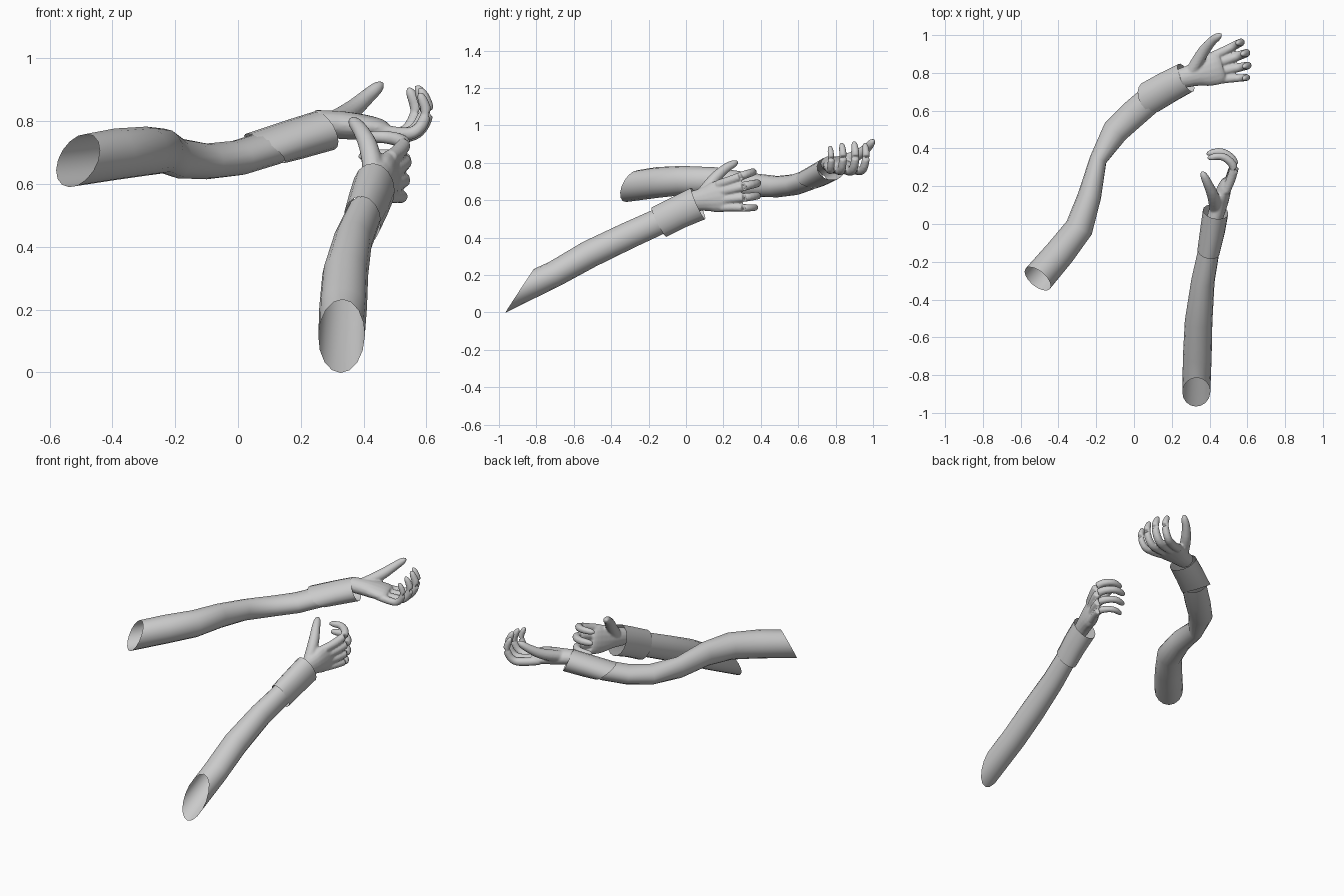
import bpy
import bmesh
import math
from mathutils import Vector

default = bpy.data.objects.get("Cube")
if default:
    bpy.data.objects.remove(default, do_unlink=True)

GREY = (0.6, 0.6, 0.6, 1.0)
grey = bpy.data.materials.new("light_grey")
grey.use_nodes = True
grey.diffuse_color = GREY
grey.node_tree.nodes["Principled BSDF"].inputs["Base Color"].default_value = GREY


def soften(rows, rounds):
    """Round the corners of a path whose rows carry position and radii."""
    rows = [Vector(r) for r in rows]
    for _ in range(rounds):
        cut = [rows[0]]
        for a, b in zip(rows, rows[1:]):
            cut += [a.lerp(b, 0.25), a.lerp(b, 0.75)]
        rows = cut + [rows[-1]]
    return rows


def loft(bm, rows, ref, sides=16, slants=(0, 0), cap=False):
    """Sweep ellipses along rows of (x, y, z, side radius, other radius)."""
    pts = [Vector(r[:3]) for r in rows]
    last = len(rows) - 1
    rings = []
    for i, row in enumerate(rows):
        tangent = (pts[min(i + 1, last)] - pts[max(i - 1, 0)]).normalized()
        side = (ref - tangent * ref.dot(tangent)).normalized()
        other = side.cross(tangent)
        if other.z < 0:
            other = -other
        slant = slants[0] if i == 0 else slants[1] if i == last else 0
        ring = []
        for k in range(sides):
            a = math.tau * k / sides
            offset = side * row[3] * math.cos(a) + other * row[4] * math.sin(a)
            ring.append(bm.verts.new(pts[i] + offset + tangent * slant * math.sin(a)))
        rings.append(ring)
    for lower, upper in zip(rings, rings[1:]):
        for k in range(sides):
            n = (k + 1) % sides
            bm.faces.new((lower[k], lower[n], upper[n], upper[k]))
    if cap:
        bm.faces.new(rings[0])
        bm.faces.new(rings[-1])


def finish(name, bm):
    bmesh.ops.recalc_face_normals(bm, faces=bm.faces[:])
    mesh = bpy.data.meshes.new(name)
    bm.to_mesh(mesh)
    bm.free()
    mesh.materials.append(grey)
    obj = bpy.data.objects.new(name, mesh)
    bpy.context.collection.objects.link(obj)
    bpy.ops.object.select_all(action="DESELECT")
    obj.select_set(True)
    bpy.context.view_layer.objects.active = obj
    bpy.ops.object.shade_smooth_by_angle(angle=math.radians(50))
    return obj


def tube(name, rows, ref, slants):
    bm = bmesh.new()
    loft(bm, rows, Vector(ref), slants=slants)
    return finish(name, bm)


# Hand in its own axes: towards fingertips, out of the palm, towards thumb
PALM = [(-.06, .052, .042), (.03, .062, .045), (.09, .084, .042),
        (.15, .088, .034), (.175, .07, .022)]
THUMB = [(.01, .01, .02, .034), (.09, .05, .1, .032), (.15, .1, .145, .025),
         (.19, .135, .16, .021), (.205, .15, .165, .007)]
FINGER = [(.12, -.008, 1, .024), (.2, -.016, 1.15, .025), (.275, -.012, 1.4, .023),
          (.31, .065, 1.5, .021), (.28, .125, 1.5, .018), (.268, .138, 1.5, .006)]
KNUCKLES = [(.064, 1), (.022, 1.06), (-.022, 1), (-.062, .88)]


def hand(name, wrist, forward, palm, mirrored):
    f = Vector(forward).normalized()
    p = Vector(palm)
    p = (p - f * p.dot(f)).normalized()
    t = p.cross(f) if mirrored else f.cross(p)

    def place(a, b, c, *radii):
        return (*(Vector(wrist) + f * a + p * b + t * c), *radii)

    bm = bmesh.new()
    loft(bm, soften([place(a, 0, 0, w, h) for a, w, h in PALM], 1), t, cap=True)
    thumb = [place(a, b, c, r, r) for a, b, c, r in THUMB]
    loft(bm, soften(thumb, 2), p, 12, cap=True)
    for across, size in KNUCKLES:
        base = FINGER[0][0]
        path = [place(base + (a - base) * size, b * size, across * c, r * size, r * size)
                for a, b, c, r in FINGER]
        loft(bm, soften(path, 2), t, 12, cap=True)
    obj = finish(name, bm)

    # Fuse palm and fingers into one skin
    fuse = obj.modifiers.new("fuse", "REMESH")
    fuse.mode = "VOXEL"
    fuse.voxel_size = 0.006
    fuse.use_smooth_shade = True
    relax = obj.modifiers.new("relax", "SMOOTH")
    relax.factor = 0.5
    relax.iterations = 4
    # Keep modifiers above the shading one
    while obj.modifiers[0].name != "fuse":
        obj.modifiers.move(0, len(obj.modifiers) - 1)


# Right arm, reaching forward and up
tube("right_sleeve",
     [(.33, -.89, .115, .074, .072), (.335, -.7, .207, .076, .07),
      (.342, -.515, .312, .073, .074), (.365, -.3, .415, .062, .072),
      (.4, -.12, .497, .056, .07)], (1, 0, 0), (.12, 0))
tube("right_cuff",
     [(.395, -.145, .482, .06, .088), (.415, -.04, .535, .066, .088),
      (.432, .065, .582, .068, .092)], (1, 0, 0), (0, 0))
hand("right_hand", (.44, .07, .6), (.3, .93, .17), (-1, 0, 0), False)

# Left arm, bent at the elbow and reaching across
ACROSS = (.8, -.5, 0)
tube("left_sleeve",
     [(-.51, -.29, .675, .084, .08), (-.39, -.15, .695, .08, .082),
      (-.29, -.02, .705, .075, .078), (-.235, .15, .705, .062, .071),
      (-.19, .34, .682, .046, .064), (-.1, .49, .672, .07, .057),
      (0, .585, .683, .074, .056), (.11, .68, .717, .073, .056)], ACROSS, (.05, 0))
tube("left_cuff",
     [(.085, .67, .713, .088, .06), (.18, .725, .742, .086, .064),
      (.275, .775, .77, .083, .066)], ACROSS, (-.045, -.01))
hand("left_hand", (.3, .785, .79), (.96, .28, -.08), (0, 0, 1), True)
